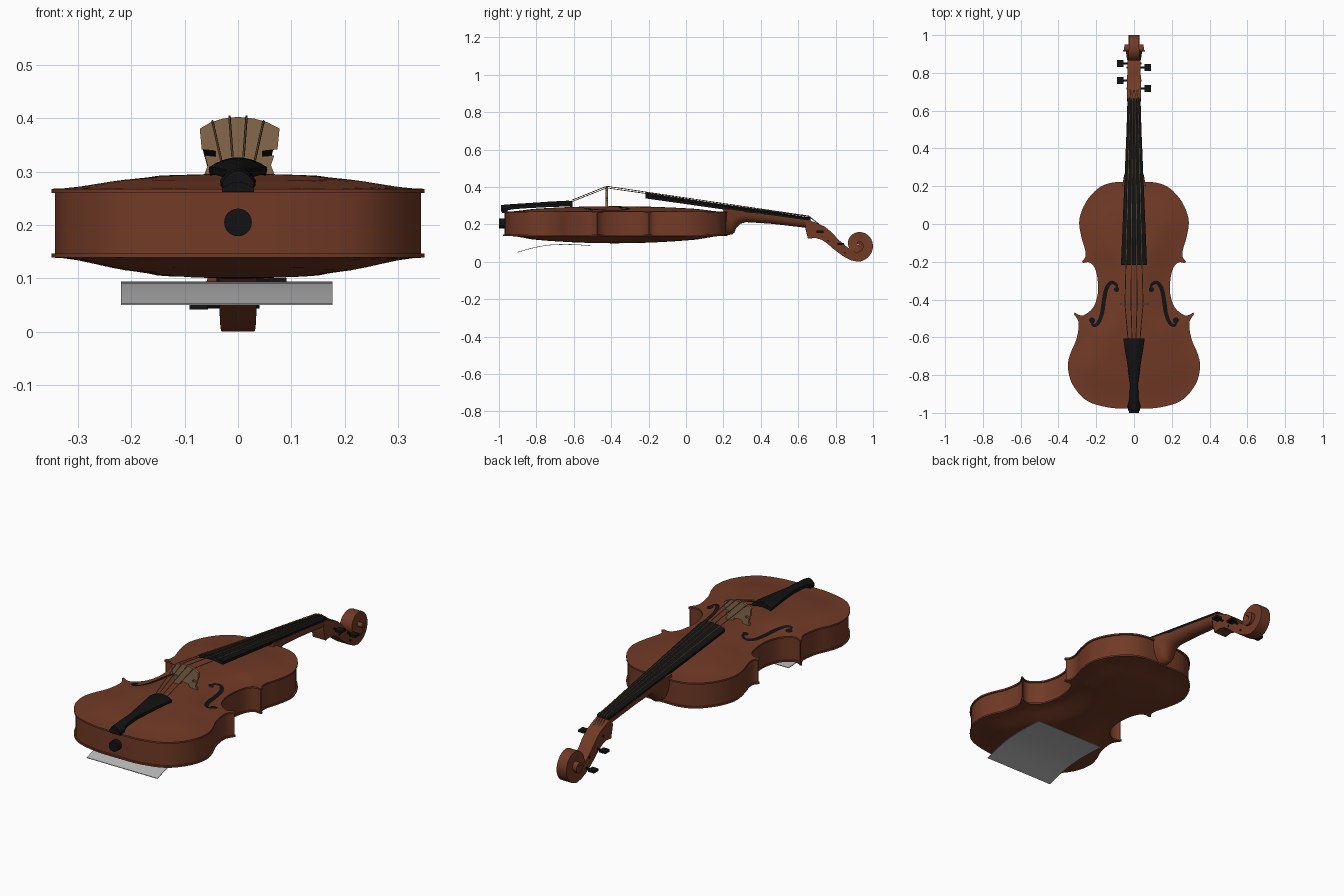
import bpy, bmesh, math
from mathutils import Vector
from mathutils.geometry import delaunay_2d_cdt, intersect_point_line

if "Cube" in bpy.data.objects:
    bpy.data.objects.remove(bpy.data.objects["Cube"])


def material(name, rgb):
    m = bpy.data.materials.new(name)
    m.diffuse_color = (*rgb, 1)
    m.use_nodes = True
    m.node_tree.nodes["Principled BSDF"].inputs["Base Color"].default_value = m.diffuse_color
    return m


WOOD = material("varnished_wood", (0.165, 0.042, 0.019))
BLACK = material("ebony", (0.006, 0.006, 0.006))
TAN = material("pale_maple", (0.24, 0.14, 0.07))
GREY = material("grey_plate", (0.47, 0.47, 0.47))


def finish(name, bm, mat, angle=40):
    bmesh.ops.recalc_face_normals(bm, faces=bm.faces[:])
    me = bpy.data.meshes.new(name)
    bm.to_mesh(me)
    bm.free()
    me.materials.append(mat)
    me.shade_smooth()
    me.set_sharp_from_angle(angle=math.radians(angle))
    ob = bpy.data.objects.new(name, me)
    bpy.context.collection.objects.link(ob)
    return ob


def loft(name, rings, mat, caps=True, angle=40):
    """Skin a list of equal-length closed rings."""
    bm = bmesh.new()
    vs = [[bm.verts.new(p) for p in r] for r in rings]
    n = len(rings[0])
    for a, b in zip(vs, vs[1:]):
        for i in range(n):
            bm.faces.new((a[i], a[(i + 1) % n], b[(i + 1) % n], b[i]))
    if caps:
        bm.faces.new(vs[0])
        bm.faces.new(vs[-1])
    return finish(name, bm, mat, angle)


def box(name, x, y, z, mat):
    return loft(name, [[(x[0], b, c), (x[1], b, c), (x[1], b, d), (x[0], b, d)]
                       for b in y for c, d in [z]], mat)


def tube(name, path, r, mat, n=6):
    rings = []
    pts = [Vector(p) for p in path]
    for i, p in enumerate(pts):
        d = (pts[min(i + 1, len(pts) - 1)] - pts[max(i - 1, 0)]).normalized()
        u = d.cross(Vector((0, 0, 1))).normalized()
        v = u.cross(d)
        rings.append([p + r * (u * math.cos(k * math.tau / n) + v * math.sin(k * math.tau / n))
                      for k in range(n)])
    return loft(name, rings, mat)


def spline(pts, n=6):
    """Catmull-Rom through 2D points."""
    p = [Vector(q) for q in pts]
    p = [2 * p[0] - p[1]] + p + [2 * p[-1] - p[-2]]
    out = []
    for a, b, c, d in zip(p, p[1:], p[2:], p[3:]):
        for k in range(n):
            t = k / n
            out.append(0.5 * (2 * b + (c - a) * t + (2 * a - 5 * b + 4 * c - d) * t * t
                              + (3 * b - a - 3 * c + d) * t ** 3))
    return out + [p[-2]]


# Body outline: upper bout, waist and lower bout meet at sharp corners
upper = [(0, .222), (.11, .22), (.185, .192), (.245, .13), (.28, .06), (.29, 0),
         (.277, -.075), (.258, -.14), (.258, -.175), (.275, -.197)]
corner = [(.27, -.206), (.235, -.204), (.207, -.235), (.192, -.3), (.192, -.37),
          (.215, -.44), (.26, -.48), (.29, -.482), (.314, -.468)]
lower = [(.318, -.476), (.293, -.525), (.305, -.61), (.338, -.69), (.35, -.76),
         (.325, -.85), (.25, -.935), (.13, -.972), (0, -.978)]
right = spline(upper) + spline(corner) + spline(lower)
outline = right + [Vector((-p.x, p.y)) for p in reversed(right[1:-1])]
N = len(outline)


def arch(x, y):
    """0 at the plate edge, 1 at the crown."""
    p = Vector((x, y))
    d = 1
    for i in range(N):
        a, b = outline[i], outline[(i + 1) % N]
        q, t = intersect_point_line(p, a, b)
        q = a.lerp(b, min(1, max(0, t)))
        d = min(d, (p - Vector(q[:2])).length)
    s = min(1, d / .17)
    return s * s * (3 - 2 * s) * max(0, 1 - ((y + .38) / .62) ** 2)


def plate(name, z, h, thick):
    grid = [Vector((i * .03, -.97 + j * .03)) for i in range(-11, 12) for j in range(40)]
    vs, _, fs = delaunay_2d_cdt(outline + grid, [], [list(range(N))], 1, 1e-5)[:3]
    bm = bmesh.new()
    bv = [bm.verts.new((v.x, v.y, z + h * arch(v.x, v.y))) for v in vs]
    for f in fs:
        bm.faces.new([bv[i] for i in f])
    bmesh.ops.delete(bm, geom=[v for v in bm.verts if not v.link_faces], context='VERTS')
    ex = bmesh.ops.extrude_face_region(bm, geom=bm.faces[:], use_keep_orig=True)
    for g in ex["geom"]:
        if isinstance(g, bmesh.types.BMVert):
            g.co.z += thick
    finish(name, bm, WOOD)


plate("top_plate", .268, .029, -.008)
plate("back_plate", .139, -.04, .008)

# Ribs: outline moved slightly inward
inner = []
for i, p in enumerate(outline):
    t = (outline[(i + 1) % N] - outline[i - 1]).normalized()
    inner.append(p + Vector((t.y, -t.x)) * .007)
loft("ribs", [[(p.x, p.y, z) for p in inner] for z in (.143, .263)], WOOD, caps=False)

# Sound holes: tapered ribbons with round ends, draped on the top
hole = spline([(.088, -.345), (.095, -.32), (.122, -.31), (.147, -.345), (.16, -.41),
               (.17, -.475), (.19, -.525), (.215, -.537), (.227, -.51)], 5)


def drape(x, y):
    return .2715 + .029 * arch(x, y)


for side, s in (("left", -1), ("right", 1)):
    bm = bmesh.new()
    rows = []
    for i, p in enumerate(hole):
        t = (hole[min(i + 1, len(hole) - 1)] - hole[max(i - 1, 0)]).normalized()
        w = .005 + .006 * math.sin(math.pi * i / (len(hole) - 1))
        nrm = Vector((-t.y, t.x)) * w
        rows.append([bm.verts.new((s * q.x, q.y, drape(q.x, q.y))) for q in (p + nrm, p - nrm)])
    for a, b in zip(rows, rows[1:]):
        bm.faces.new((a[0], a[1], b[1], b[0]))
    for cx, cy, r in ((.092, -.347, .014), (.222, -.51, .016)):
        ring = [(cx + r * math.cos(k * math.tau / 14), cy + r * math.sin(k * math.tau / 14))
                for k in range(14)]
        bm.faces.new([bm.verts.new((s * x, y, drape(x, y))) for x, y in ring])
    ob = finish("sound_hole_" + side, bm, BLACK)
    if ob.data.polygons[0].normal.z < 0:
        ob.data.flip_normals()


# Arched black bars: fingerboard and tailpiece
def arched(y, w, top, bottom, drop):
    ks = [k / 5 for k in range(-5, 6)]
    return ([(w * k, y, top - drop * k * k) for k in ks]
            + [(w * k * .95, y, bottom - drop * .5 * k * k) for k in reversed(ks)])


loft("fingerboard", [arched(-.217, .069, .371, .347, .016),
                     arched(.655, .033, .238, .219, .007)], BLACK)
loft("nut", [arched(.65, .034, .243, .21, .006), arched(.665, .034, .24, .21, .006)], BLACK)
loft("tailpiece", [arched(y, w, z, z - .022, d) for y, w, z, d in (
    (-.607, .055, .323, .018), (-.63, .054, .327, .018), (-.74, .036, .321, .014),
    (-.84, .022, .314, .01), (-.92, .023, .309, .011), (-.965, .034, .306, .022),
    (-.99, .03, .302, .022))], BLACK)
box("saddle", (-.03, .03), (-.985, -.955), (.262, .282), BLACK)
tube("end_button", [(0, -.965, .205), (0, -.99, .205), (0, -1, .205)], .026, BLACK, 24)

# Neck: flat top, rounded underside
neck = []
for y, b, w in ((.2, .143, .062), (.245, .145, .055), (.258, .155, .052), (.268, .18, .049),
                (.29, .203, .047), (.32, .212, .045), (.45, .204, .041), (.65, .181, .035)):
    top = .2845 - .14 * (y - .2)
    neck.append([(w * math.cos(a), y, top - (top - b) * abs(math.sin(a)) ** .8)
                 for a in [math.pi * k / 12 for k in range(13)]])
loft("neck", neck, WOOD)

# Pegbox flowing into the spiral scroll: (outer, inner, half width) in the y-z plane
pairs = [((.637, .182), (.64, .222), .035), ((.652, .123), (.66, .222), .036),
         ((.69, .128), (.70, .207), .036), ((.725, .118), (.743, .187), .036),
         ((.755, .098), (.782, .155), .036), ((.786, .07), (.81, .123), .035),
         ((.818, .046), (.836, .1), .035), ((.85, .024), (.86, .08), .034),
         ((.885, .007), (.89, .06), .033)]


def radius(t):
    return max(.003, .092 * (1 - .55 * t))


for k in range(57):
    t = k / 32
    a = math.tau * (t - .25)
    o, i = [(.92 + r * math.cos(a), .092 + r * math.sin(a))
            for r in (radius(t), min(radius(t) * .9, radius(t + 1)))]
    pairs.append((o, i, .031 + .029 * max(0, t - .4) / 1.35 - .005 * math.sin(min(1, t) * math.pi)))
loft("pegbox_and_scroll", [[(-w, *o), (w, *o), (w, *i), (-w, *i)] for o, i, w in pairs], WOOD)

# Tuning pegs with flat square heads
for k, (s, y, z) in enumerate(((1, .717, .16), (-1, .76, .112), (1, .828, .095), (-1, .85, .048))):
    tube(f"peg_shaft_{k + 1}", [(-s * .04, y, z), (s * .06, y, z)], .005, BLACK, 8)
    box(f"peg_head_{k + 1}", sorted((s * .056, s * .091)), (y - .018, y + .018),
        (z - .006, z + .006), BLACK)

# Bridge: arched top, notched sides and two feet
half = [(.03, .4), (.055, .393), (.078, .381), (.074, .342), (.046, .339), (.046, .329),
        (.068, .331), (.062, .312), (.07, .291), (.032, .291), (.022, .31)]
prof = [(0, .403)] + half + [(0, .314)] + [(-x * .92, z) for x, z in reversed(half)]
loft("bridge", [[(x, y, z) for x, z in prof] for y in (-.43, -.418)], TAN)

# Four strings from tailpiece over bridge and nut into the pegbox
for k, f in enumerate((-1.5, -.5, .5, 1.5)):
    zb = .405 - .0045 * f * f
    tube(f"string_{k + 1}", [(f * .021, -.612, .33 - .004 * f * f), (f * .032, -.424, zb),
                             (f * .014, .657, .245 - .0015 * f * f), (f * .012, .712, .2)],
         .0023, TAN)

# Bent grey plate under the lower back
rest = spline([(-.9, .053), (-.82, .075), (-.73, .091), (-.62, .094), (-.51, .088)], 4)
loft("shoulder_plate", [[(-.22, p.x, p.y), (.177, p.x, p.y), (.177, p.x, p.y - .003),
                         (-.22, p.x, p.y - .003)] for p in rest], GREY)
